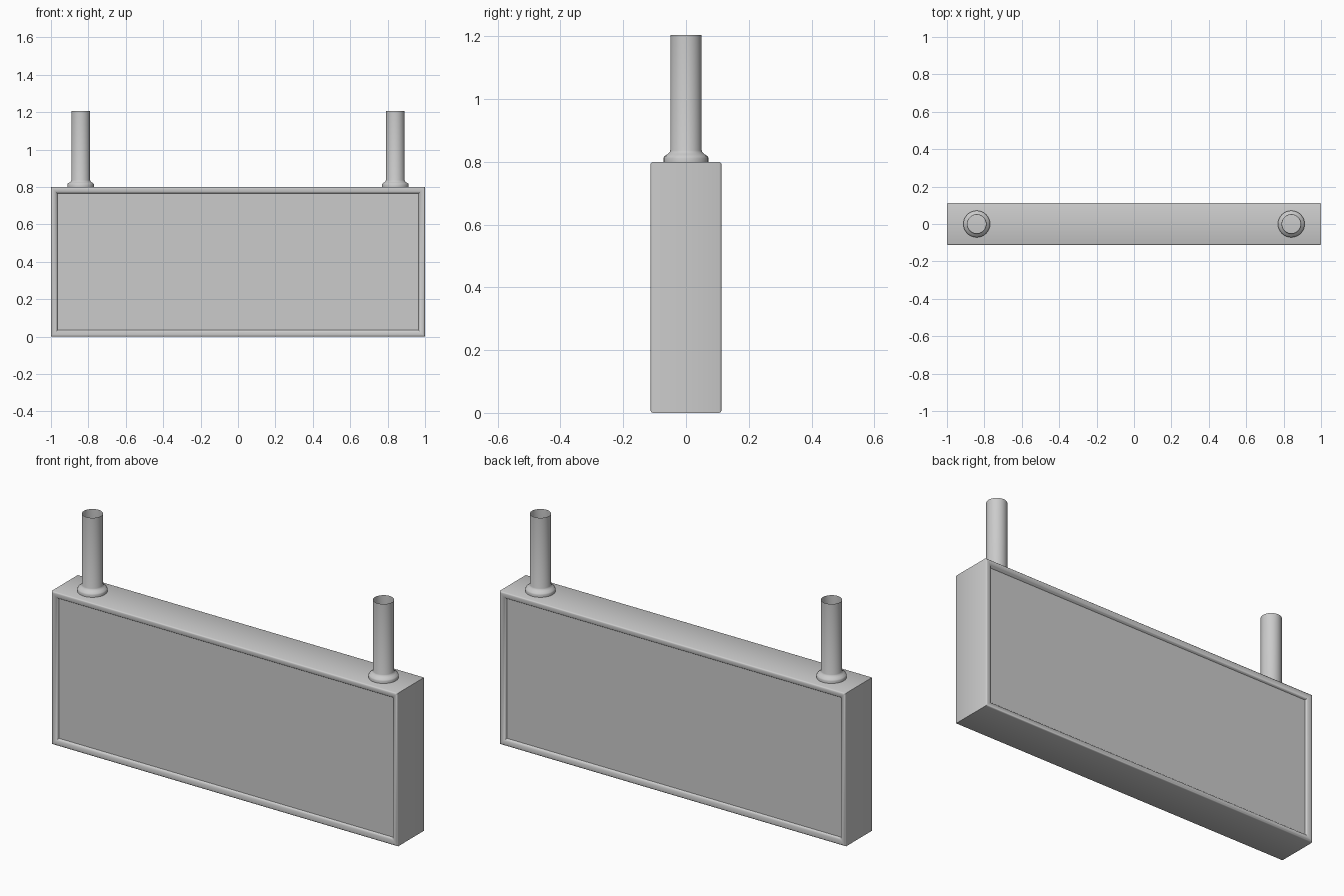
import bpy, bmesh, math

if "Cube" in bpy.data.objects:
    bpy.data.objects.remove(bpy.data.objects["Cube"])

W, D, H = 1.0, 0.113, 0.8   # half width, half depth, height


def finish(bm, name):
    bmesh.ops.recalc_face_normals(bm, faces=bm.faces)
    me = bpy.data.meshes.new(name)
    bm.to_mesh(me)
    bm.free()
    ob = bpy.data.objects.new(name, me)
    bpy.context.collection.objects.link(ob)
    bpy.ops.object.select_all(action='DESELECT')
    ob.select_set(True)
    bpy.context.view_layer.objects.active = ob
    bpy.ops.object.shade_smooth_by_angle(angle=math.radians(35))
    return ob


def bridge(bm, a, b, n):
    for i in range(n):
        j = (i + 1) % n
        bm.faces.new((a[i], a[j], b[j], b[i]))


# sign box: nested rectangles give a rounded rim and a recessed panel on both sides
rim = [(0, 0.007), (0.002, 0.003), (0.006, 0.0005), (0.012, 0), (0.02, 0.001),
       (0.027, 0.004), (0.032, 0.009), (0.035, 0.015)]
section = [(t, -D + d) for t, d in reversed(rim)] + [(t, D - d) for t, d in rim]
bm = bmesh.new()
loops = [[bm.verts.new((x * (W - t), y, H / 2 + z * (H / 2 - t)))
          for x, z in ((-1, -1), (1, -1), (1, 1), (-1, 1))] for t, y in section]
for a, b in zip(loops, loops[1:]):
    bridge(bm, a, b, 4)
bm.faces.new(loops[0])
bm.faces.new(loops[-1])
finish(bm, "sign_box")

# hanging pipes: open tube standing on a flared collar
N = 32
profile = [(0.071, H - 0.002), (0.0715, H + 0.012), (0.069, H + 0.018),
           (0.058, H + 0.025), (0.052, H + 0.031), (0.05, H + 0.036), (0.05, 1.205)]
for side, x0 in (("left", -0.841), ("right", 0.841)):
    bm = bmesh.new()
    rings = [[bm.verts.new((x0 + r * math.cos(2 * math.pi * i / N),
                            r * math.sin(2 * math.pi * i / N), z))
              for i in range(N)] for r, z in profile]
    for a, b in zip(rings, rings[1:]):
        bridge(bm, a, b, N)
    finish(bm, side + "_hanging_pipe")
